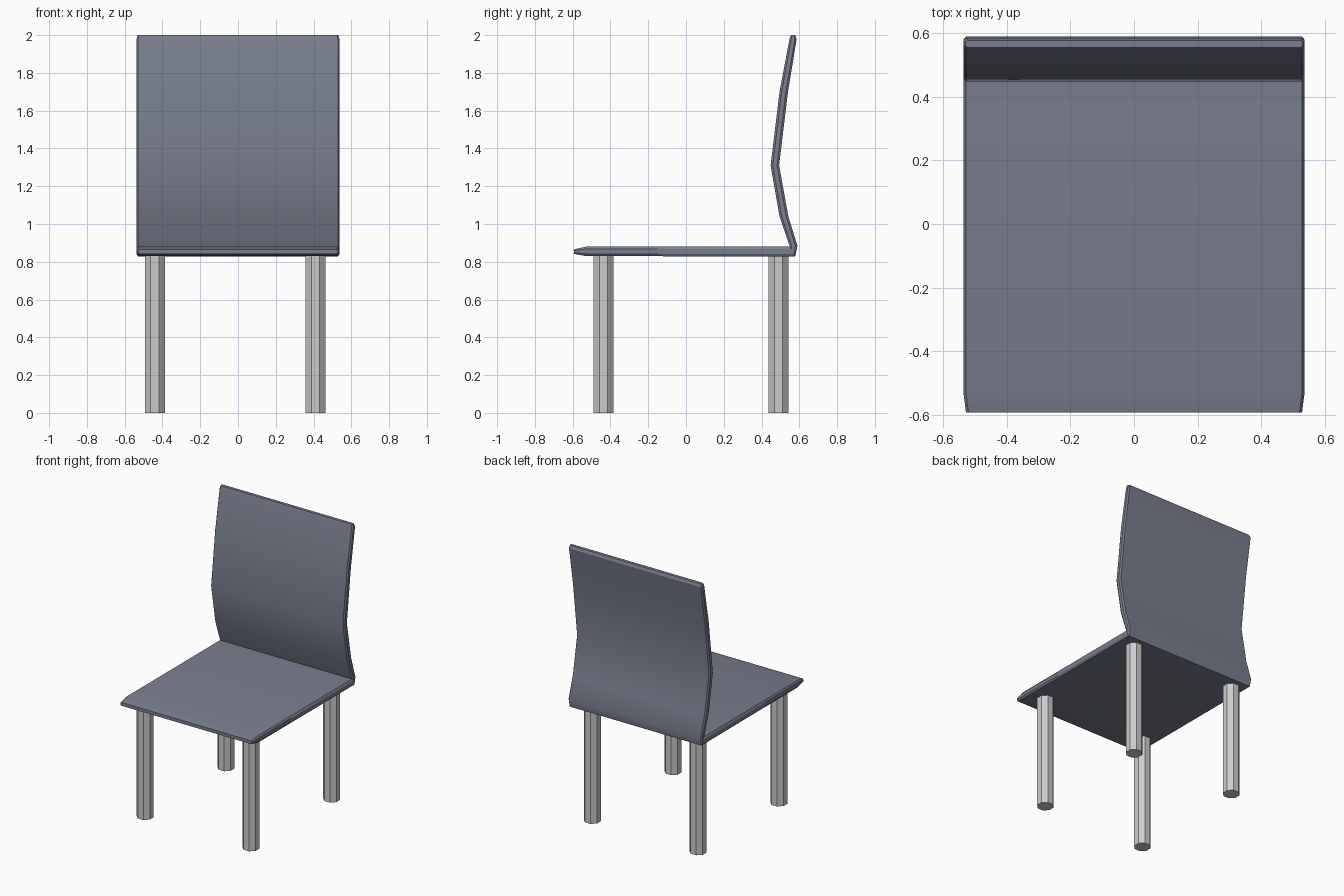
import bpy, bmesh, math
from mathutils import Vector

if "Cube" in bpy.data.objects:
    bpy.data.objects.remove(bpy.data.objects["Cube"])

HALF_W, EDGE = 0.537, 0.008

# Shell stations: upper/inner (y, z), lower/outer (y, z), half width
STATIONS = [
    ((-0.593, 0.866), (-0.593, 0.842), HALF_W - 0.008),
    ((-0.53, 0.88), (-0.53, 0.83), HALF_W),
    ((0.55, 0.88), (0.578, 0.828), HALF_W),
    ((0.55, 0.88), (0.59, 0.885), HALF_W),
    ((0.495, 1.04), (0.542, 1.04), HALF_W),
    ((0.448, 1.31), (0.493, 1.31), HALF_W),
    ((0.495, 1.70), (0.54, 1.70), HALF_W),
    ((0.548, 1.98), (0.586, 1.98), HALF_W),
    ((0.555, 2.0), (0.578, 2.0), HALF_W - 0.006),
]


def shell_ring(bm, inner, outer, hw):
    i, o = Vector(inner), Vector(outer)
    half = [(hw - EDGE, i), (hw, i.lerp(o, 0.25)),
            (hw, i.lerp(o, 0.75)), (hw - EDGE, o)]
    pts = half + [(-x, p) for x, p in reversed(half)]
    return [bm.verts.new((x, p.x, p.y)) for x, p in pts]


# Seat and backrest: one bent board with chamfered edges
bm = bmesh.new()
rings = [shell_ring(bm, *s) for s in STATIONS]
for a, b in zip(rings, rings[1:]):
    for k in range(8):
        n = (k + 1) % 8
        bm.faces.new((a[k], a[n], b[n], b[k]))
bm.faces.new(rings[0])
bm.faces.new(rings[-1])
bmesh.ops.remove_doubles(bm, verts=bm.verts, dist=0.0005)
bmesh.ops.recalc_face_normals(bm, faces=bm.faces)
mesh = bpy.data.meshes.new("seat_and_back")
bm.to_mesh(mesh)
bm.free()
shell = bpy.data.objects.new("seat_and_back", mesh)
bpy.context.collection.objects.link(shell)
mat = bpy.data.materials.new("blue_grey")
mat.diffuse_color = (0.19, 0.21, 0.27, 1)
mat.use_nodes = True
mat.node_tree.nodes["Principled BSDF"].inputs["Base Color"].default_value = mat.diffuse_color
mesh.materials.append(mat)
bpy.ops.object.select_all(action='DESELECT')
bpy.context.view_layer.objects.active = shell
shell.select_set(True)
bpy.ops.object.shade_smooth_by_angle(angle=math.radians(30))

# Legs: eight-sided posts
RADIUS = 0.053 / math.cos(math.pi / 8)
for row, y in (("front", -0.437), ("back", 0.49)):
    for side, x in (("left", -0.44), ("right", 0.41)):
        bpy.ops.mesh.primitive_cylinder_add(
            vertices=8, radius=RADIUS, depth=0.835,
            location=(x, y, 0.4175), rotation=(0, 0, math.pi / 8))
        bpy.context.object.name = f"{row}_{side}_leg"
